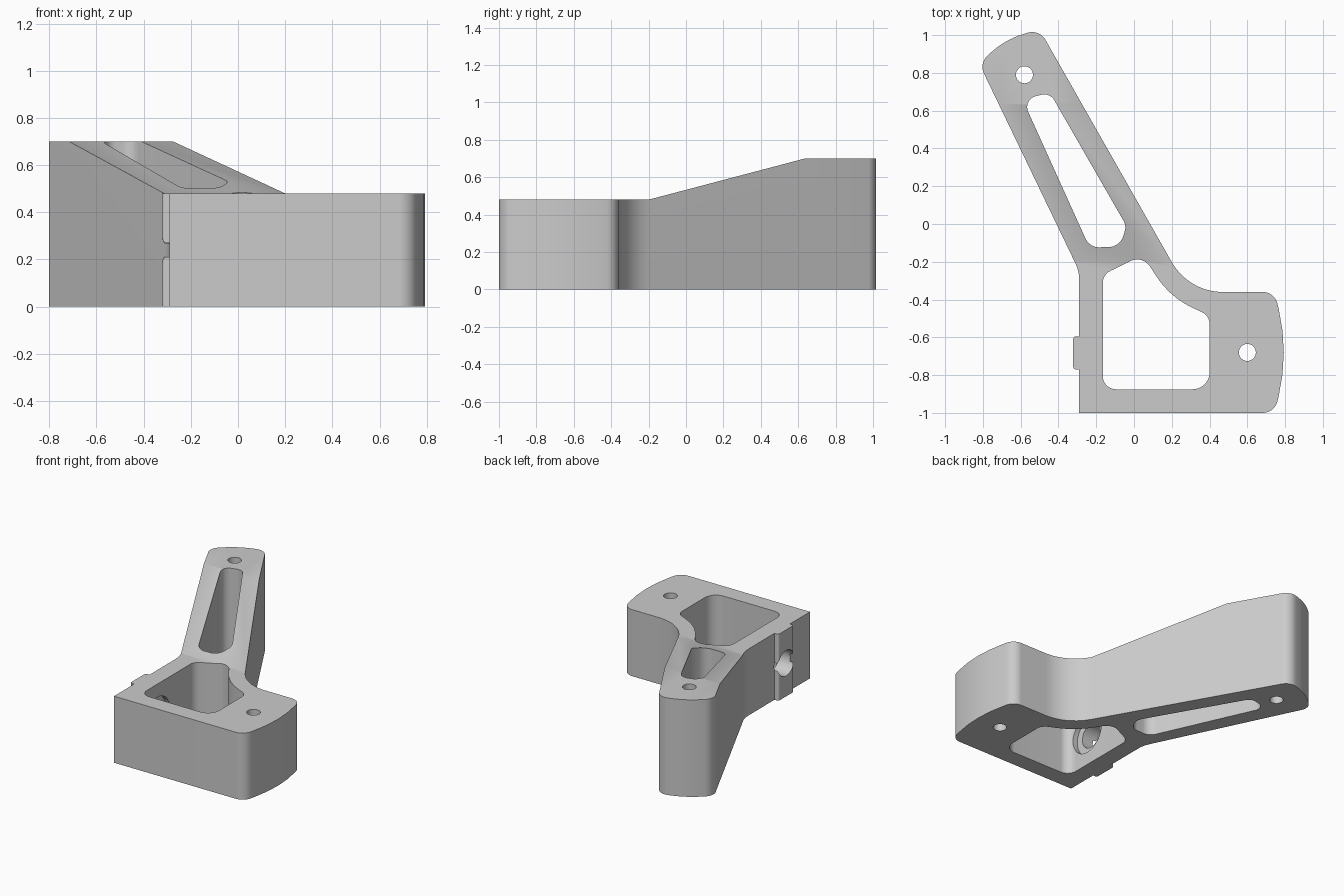
import bpy, bmesh, math
from mathutils import Vector, Matrix

if "Cube" in bpy.data.objects:
    bpy.data.objects.remove(bpy.data.objects["Cube"], do_unlink=True)

grey = bpy.data.materials.new("plain grey")
GREY = (0.6, 0.6, 0.6, 1)
grey.use_nodes = True
grey.diffuse_color = GREY
grey.node_tree.nodes["Principled BSDF"].inputs["Base Color"].default_value = GREY


def rounded(corners):
    """Closed 2D outline from (x, y, fillet radius) corners."""
    out = []
    for i, (x, y, r) in enumerate(corners):
        p = Vector((x, y))
        a = (Vector(corners[i - 1][:2]) - p).normalized()
        b = (Vector(corners[(i + 1) % len(corners)][:2]) - p).normalized()
        if r == 0:
            out.append(p)
            continue
        half = a.angle(b) / 2
        centre = p + (a + b).normalized() * r / math.sin(half)
        start = p + a * r / math.tan(half) - centre
        end = p + b * r / math.tan(half) - centre
        sweep = start.angle_signed(end)
        steps = max(3, round(abs(sweep) / math.radians(6)))
        for k in range(steps + 1):
            out.append(centre + Matrix.Rotation(-sweep * k / steps, 2) @ start)
    return out


def make(name, bm):
    bmesh.ops.recalc_face_normals(bm, faces=bm.faces)
    mesh = bpy.data.meshes.new(name)
    bm.to_mesh(mesh)
    bm.free()
    mesh.materials.append(grey)
    ob = bpy.data.objects.new(name, mesh)
    bpy.context.collection.objects.link(ob)
    return ob


def prism(name, points, offset, place=lambda u, v: (u, v, 0)):
    bm = bmesh.new()
    face = bm.faces.new([bm.verts.new(place(*p)) for p in points])
    top = bmesh.ops.extrude_face_region(bm, geom=[face])
    verts = [g for g in top["geom"] if isinstance(g, bmesh.types.BMVert)]
    bmesh.ops.translate(bm, verts=verts, vec=offset)
    return make(name, bm)


def cylinder(name, radius, length, centre, axis="Z"):
    bm = bmesh.new()
    turn = Matrix.Rotation(math.pi / 2 if axis == "X" else 0, 4, "Y")
    bmesh.ops.create_cone(bm, cap_ends=True, segments=48, radius1=radius, radius2=radius,
                          depth=length, matrix=Matrix.Translation(centre) @ turn)
    return make(name, bm)


def combine(ob, tool, operation="DIFFERENCE"):
    mod = ob.modifiers.new("cut", "BOOLEAN")
    mod.operation, mod.object, mod.solver = operation, tool, "EXACT"
    graph = bpy.context.evaluated_depsgraph_get()
    mesh = bpy.data.meshes.new_from_object(ob.evaluated_get(graph))
    ob.modifiers.clear()
    ob.data = mesh
    bpy.data.objects.remove(tool, do_unlink=True)


# Body outline: foot block, angled arm and small side pad
body = prism("bracket_body", rounded([
    (-0.29, -1, 0), (0.745, -1, 0.08), (0.82, -0.68, 1), (0.745, -0.36, 0.08),
    (0.29, -0.36, 0.31), (-0.5, 1.03, 0.08), (-0.68, 0.98, 0.45), (-0.82, 0.85, 0.08),
    (-0.29, -0.25, 0.2), (-0.29, -0.595, 0), (-0.322, -0.595, 0.015),
    (-0.322, -0.77, 0.015), (-0.29, -0.77, 0)]), (0, 0, 1))

# Side profile: low foot, ramp, raised arm end
side = prism("side_profile", [(-1.2, 0), (1.2, 0), (1.2, 0.7), (0.635, 0.7), (-0.2, 0.48), (-1.2, 0.48)],
             (2.4, 0, 0), lambda u, v: (-1.2, u, v))
combine(body, side, "INTERSECT")

# Foot pocket and arm slot
pocket = rounded([
    (-0.165, -0.875, 0.07), (0.4, -0.875, 0.09), (0.4, -0.485, 0.07),
    (0.193, -0.39, 0.45), (0.045, -0.165, 0.08), (-0.165, -0.268, 0.07)])
slot = rounded([
    (-0.235, -0.125, 0.08), (-0.075, -0.12, 0.08), (-0.04, -0.01, 0.07),
    (-0.445, 0.695, 0.06), (-0.59, 0.66, 0.06)])
for name, outline in (("pocket", pocket), ("slot", slot)):
    combine(body, prism(name, [(p.x, p.y) for p in outline], (0, 0, 2), lambda u, v: (u, v, -0.5)))

# Vertical screw holes, then the side bore with its inner counterbore
for x, y in ((-0.58, 0.79), (0.6, -0.68)):
    combine(body, cylinder("screw_hole", 0.045, 2, (x, y, 0.3)))
combine(body, cylinder("side_bore", 0.092, 0.4, (-0.25, -0.683, 0.24), "X"))
combine(body, cylinder("counterbore", 0.145, 0.2, (-0.1, -0.683, 0.24), "X"))

bpy.context.view_layer.objects.active = body
body.select_set(True)
bpy.ops.object.shade_smooth_by_angle(angle=math.radians(25))
